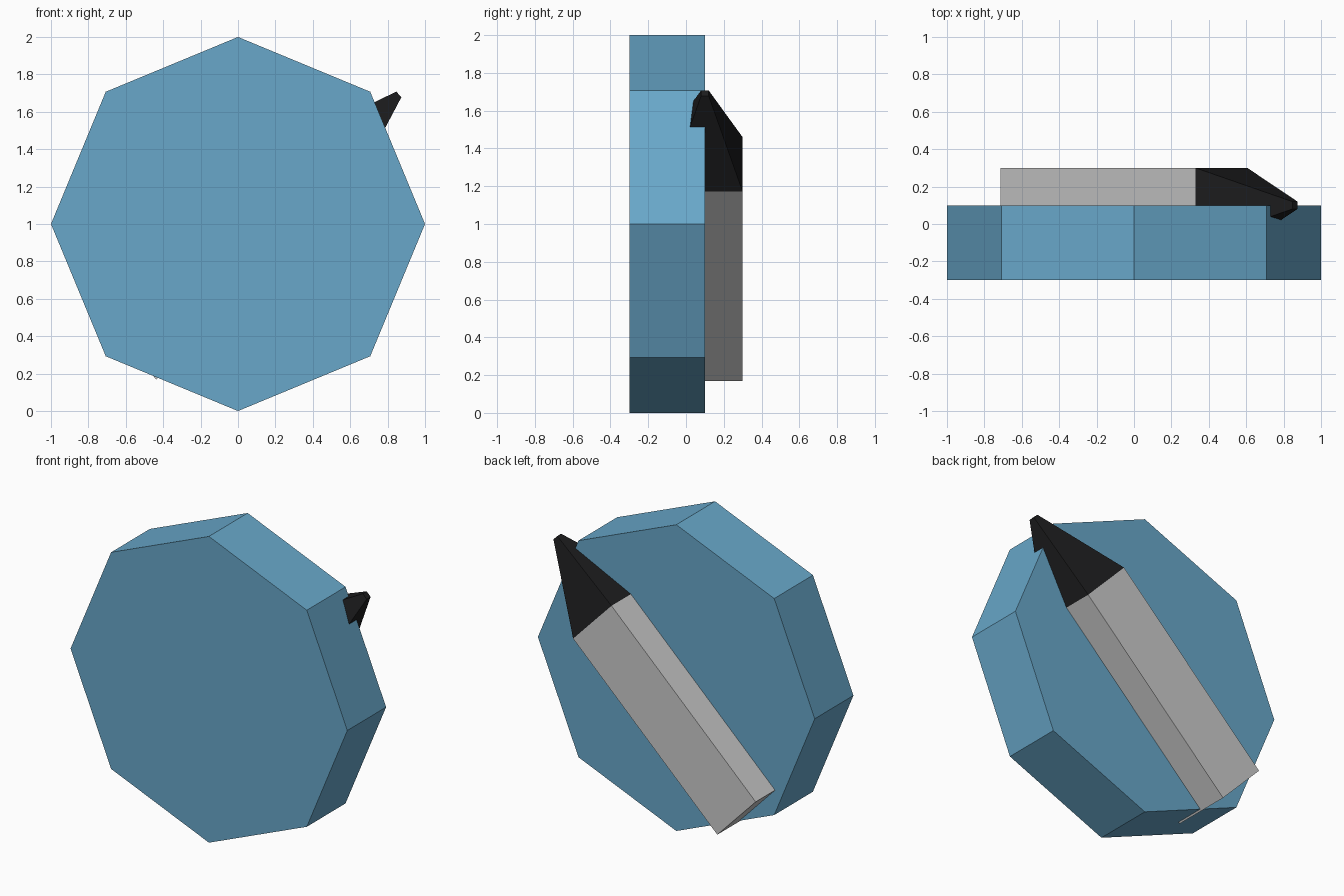
import bpy, math
from mathutils import Vector, Matrix

if "Cube" in bpy.data.objects:
    bpy.data.objects.remove(bpy.data.objects["Cube"])


def paint(obj, name, color):
    mat = bpy.data.materials.new(name)
    mat.diffuse_color = (*color, 1)
    mat.use_nodes = True
    mat.node_tree.nodes["Principled BSDF"].inputs["Base Color"].default_value = mat.diffuse_color
    obj.data.materials.append(mat)


def tapered_bar(name, start, end, r1, r2):
    """Square bar between two points, half-widths r1 to r2, one flat side facing y."""
    start, end = Vector(start), Vector(end)
    axis = (end - start).normalized()
    side = Vector((0, 1, 0))
    rot = Matrix((axis.cross(side) * -1, side, axis)).transposed()
    if rot.determinant() < 0:
        rot = Matrix((axis.cross(side), side, axis)).transposed()
    verts = [c + rot @ Vector((sx * r, sy * r, 0))
             for c, r in ((start, r1), (end, r2))
             for sx, sy in ((-1, -1), (1, -1), (1, 1), (-1, 1))]
    faces = [(3, 2, 1, 0), (4, 5, 6, 7)]
    faces += [(i, (i + 1) % 4, (i + 1) % 4 + 4, i + 4) for i in range(4)]
    mesh = bpy.data.meshes.new(name)
    mesh.from_pydata(verts, [], faces)
    obj = bpy.data.objects.new(name, mesh)
    bpy.context.collection.objects.link(obj)
    return obj


# Octagonal disc standing upright
bpy.ops.mesh.primitive_cylinder_add(vertices=8, radius=1, depth=0.4,
                                    location=(0, -0.1, 1),
                                    rotation=(math.pi / 2, 0, 0))
disc = bpy.context.object
disc.name = "octagon_disc"
paint(disc, "blue", (0.14, 0.39, 0.59))

# Diagonal square shaft, half sunk into the back of the disc
joint = (0.467, 0.1, 1.315)
tapered_bar("shaft", (-0.575, 0.1, 0.313), joint, 0.2, 0.2)

# Black blunt point at the upper end
tip = tapered_bar("shaft_tip", joint, (0.86, 0.1, 1.693), 0.2, 0.02)
paint(tip, "black", (0.012, 0.012, 0.013))
